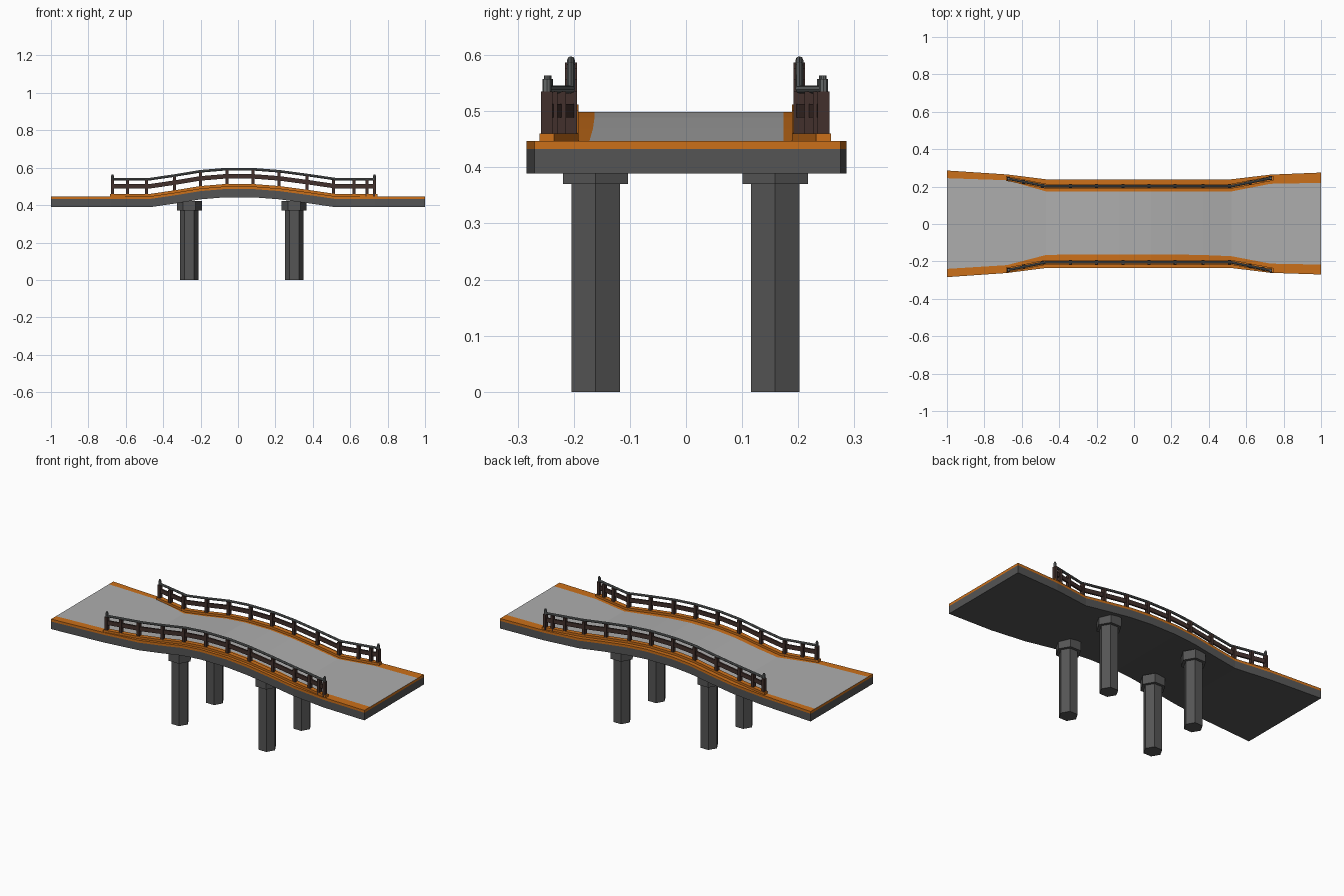
import bpy, bmesh, math

if "Cube" in bpy.data.objects:
    bpy.data.objects.remove(bpy.data.objects["Cube"])


def mat(name, c):
    m = bpy.data.materials.new(name)
    m.diffuse_color = (*c, 1)
    m.use_nodes = True
    m.node_tree.nodes["Principled BSDF"].inputs["Base Color"].default_value = m.diffuse_color
    return m


DARK = mat("concrete", (0.09, 0.09, 0.09))
ROAD = mat("asphalt", (0.42, 0.42, 0.42))
ORANGE = mat("painted_edge", (0.6, 0.16, 0.01))
BROWN = mat("dark_wood", (0.055, 0.03, 0.025))
STEEL = mat("rail_steel", (0.13, 0.14, 0.14))


def interp(table, x):
    if x <= table[0][0]:
        return table[0][1]
    for (xa, a), (xb, b) in zip(table, table[1:]):
        if x <= xb:
            return a + (b - a) * (x - xa) / (xb - xa)
    return table[-1][1]


# deck profile: height of the surface and plan widths along x
RISE = [(-0.46, 0.447), (-0.34, 0.466), (-0.2, 0.489), (-0.08, 0.499),
        (0.09, 0.499), (0.22, 0.489), (0.37, 0.469), (0.51, 0.447)]
OUT_B = [(-1, .286), (-.68, .265), (-.48, .239), (.52, .239), (.73, .264), (1, .275)]
OUT_F = [(-1, .284), (-.68, .262), (-.48, .235), (.52, .235), (.73, .261), (1, .27)]
IN_B = [(-1, .245), (-.68, .234), (-.47, .174), (.52, .174), (.73, .215), (1, .22)]
IN_F = [(-1, .24), (-.68, .22), (-.46, .163), (.3, .163), (.52, .172), (.73, .212), (1, .217)]
RAIL = [(-.68, .247), (-.48, .205), (.53, .205), (.73, .248)]
STATIONS = [-1, -.68, -.47, -.34, -.2, -.08, .09, .22, .37, .52, .73, 1]
POSTS = [-.67, -.59, -.49, -.34, -.2, -.06, .08, .22, .37, .51, .62, .69, .73]


def top(x):
    return interp(RISE, x)


def finish(name, bm, mats):
    bmesh.ops.recalc_face_normals(bm, faces=bm.faces)
    me = bpy.data.meshes.new(name)
    bm.to_mesh(me)
    bm.free()
    for m in mats:
        me.materials.append(m)
    ob = bpy.data.objects.new(name, me)
    bpy.context.collection.objects.link(ob)
    return ob


def loft(name, xs, section, mats, special=()):
    """Sweep section(x) -> [(y, z)...] along x; special side faces use material 1."""
    bm = bmesh.new()
    rings = [[bm.verts.new((x, y, z)) for y, z in section(x)] for x in xs]
    n = len(rings[0])
    for a, b in zip(rings, rings[1:]):
        for i in range(n):
            j = (i + 1) % n
            f = bm.faces.new((a[i], a[j], b[j], b[i]))
            f.material_index = 1 if i in special else 0
    bm.faces.new(rings[0])
    bm.faces.new(rings[-1])
    return finish(name, bm, mats)


def rect(yc, half, z0, z1):
    return [(yc - half, z0), (yc + half, z0), (yc + half, z1), (yc - half, z1)]


def slab_section(x):
    f, b, z = -interp(OUT_F, x), interp(OUT_B, x), top(x)
    return [(f, z - .058), (b, z - .058), (b, z - .014), (f, z - .014)]


def surface_section(x):
    f, b, z = -interp(OUT_F, x), interp(OUT_B, x), top(x)
    return [(f, z - .014), (b, z - .014), (b, z), (interp(IN_B, x), z),
            (-interp(IN_F, x), z), (f, z)]


# deck: concrete slab, then orange layer with a grey road inlaid on top
loft("deck_slab", STATIONS, slab_section, [DARK])
loft("road_and_edges", STATIONS, surface_section, [ORANGE, ROAD], special=(3,))


# hexagonal piers with wider caps
def prism(bm, x, y, r, z0, z1, n):
    ring = [(x + r * math.cos(2 * math.pi * i / n), y + r * math.sin(2 * math.pi * i / n))
            for i in range(n)]
    lo = [bm.verts.new((*p, z0)) for p in ring]
    hi = [bm.verts.new((*p, z1)) for p in ring]
    bm.faces.new(lo)
    bm.faces.new(hi)
    for i in range(n):
        j = (i + 1) % n
        bm.faces.new((lo[i], lo[j], hi[j], hi[i]))


for xn, px in (("left", -.26), ("right", .30)):
    for yn, py in (("front", -.161), ("back", .159)):
        bm = bmesh.new()
        prism(bm, px, py, .05, 0, .372, 6)
        prism(bm, px, py, .067, .37, .422, 6)
        finish(f"pier_{xn}_{yn}", bm, [DARK])

# railings on both sides
for side, s in (("front", -1), ("back", 1)):
    def ry(x):
        return s * (interp(RAIL, x) - (.003 if s > 0 else 0))

    def pipe(x):
        return [(ry(x) + .007 * math.cos(k * math.pi / 4),
                 top(x) + .092 + .007 * math.sin(k * math.pi / 4)) for k in range(8)]

    xs = [-.67] + STATIONS[2:-2] + [.73]
    loft(f"curb_{side}", [-.685] + xs[1:-1] + [.745],
         lambda x: rect(ry(x), .013, top(x) - .002, top(x) + .013), [ORANGE])
    loft(f"middle_rail_{side}", xs,
         lambda x: rect(ry(x), .005, top(x) + .042, top(x) + .066), [BROWN])
    loft(f"hand_rail_{side}", xs, pipe, [STEEL])

    # square posts
    bm = bmesh.new()
    for x in POSTS:
        z, y = top(x), ry(x)
        before = set(bm.verts)
        bmesh.ops.create_cube(bm, size=1)
        for v in set(bm.verts) - before:
            v.co = (x + v.co.x * .016, y + v.co.y * .021, z + .044 + v.co.z * .088)
    finish(f"posts_{side}", bm, [BROWN])

    # rounded steel finials on the end posts
    bm = bmesh.new()
    for x in (POSTS[0], POSTS[-1]):
        prism(bm, x, ry(x), .008, top(x) + .085, top(x) + .11, 8)
        prism(bm, x, ry(x), .005, top(x) + .11, top(x) + .117, 8)
    finish(f"finials_{side}", bm, [STEEL])
